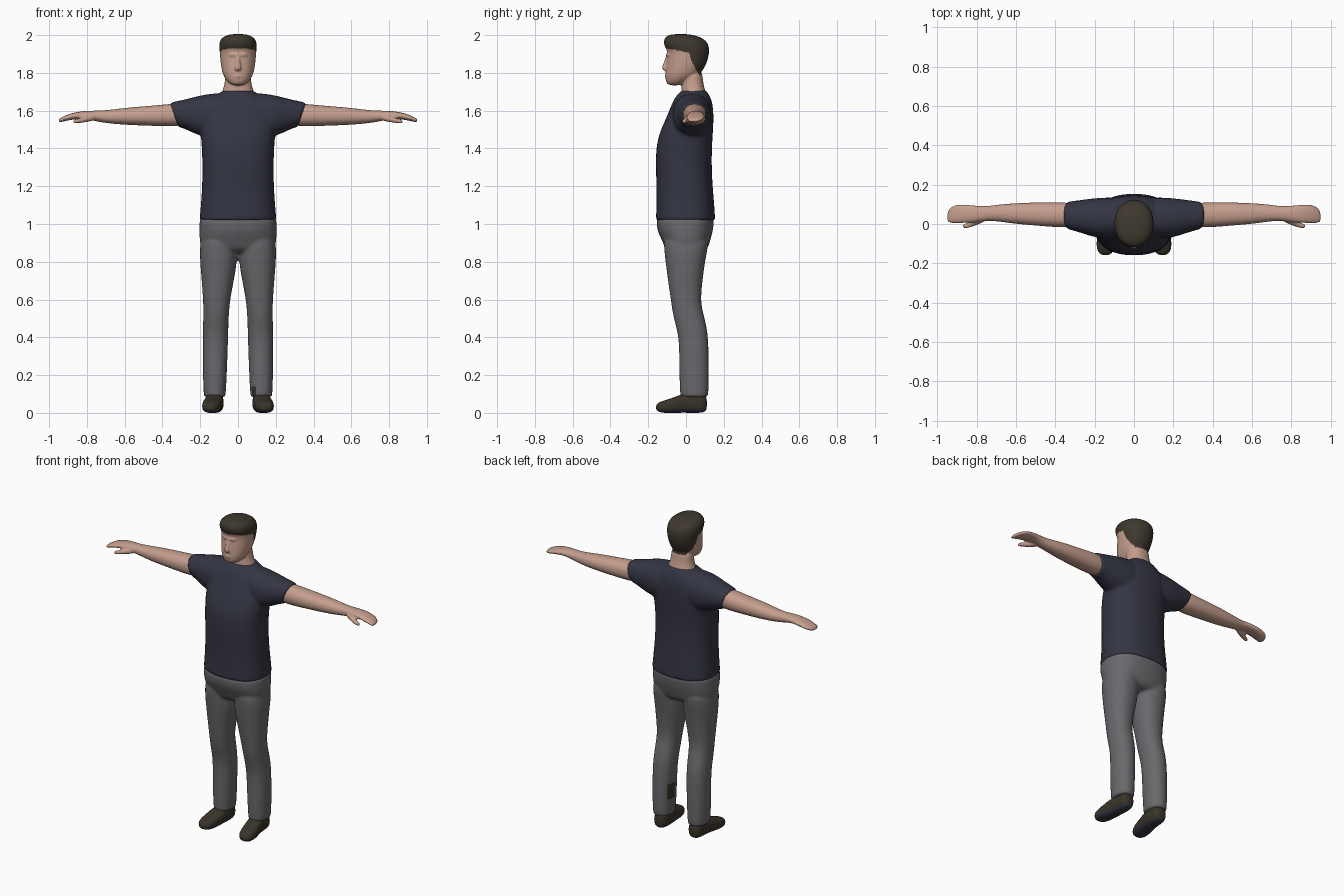
import bpy, bmesh, math
from mathutils import Vector

def mat(name, rgb):
    m = bpy.data.materials.new(name)
    m.diffuse_color = (*rgb, 1)
    return m

SKIN = mat("skin", (0.56, 0.345, 0.27))
NAVY = mat("navy cloth", (0.034, 0.036, 0.056))
GREY = mat("grey cloth", (0.145, 0.138, 0.15))
HAIR = mat("dark brown hair", (0.048, 0.039, 0.027))
SHOE = mat("brown leather", (0.042, 0.034, 0.022))

def loft(bm, axis, rings, sign=1, power=2.2, n=24):
    """Skin superellipse rings: (position, a0, a1, b0, b1[, shear])."""
    loops = []
    for r in rings:
        p, a0, a1, b0, b1 = r[:5]
        shear = r[5] if len(r) > 5 else 0
        loop = []
        for i in range(n):
            t = 2 * math.pi * i / n
            c, s = math.cos(t), math.sin(t)
            u = math.copysign(abs(c) ** (2 / power), c)
            v = math.copysign(abs(s) ** (2 / power), s)
            a = (a0 + a1) / 2 + u * (a1 - a0) / 2
            b = (b0 + b1) / 2 + v * (b1 - b0) / 2
            q = p + shear * v * (b1 - b0) / 2
            co = {"x": (q, a, b), "y": (a, q, b), "z": (a, b, q)}[axis]
            loop.append(bm.verts.new((co[0] * sign, co[1], co[2])))
        loops.append(loop)
    for l0, l1 in zip(loops, loops[1:]):
        for i in range(n):
            j = (i + 1) % n
            bm.faces.new((l0[i], l0[j], l1[j], l1[i]))
    bm.faces.new(loops[0])
    bm.faces.new(loops[-1])

def finish(bm, name, mats, voxel=0.009, smooth=3, rule=None):
    """Fuse overlapping lofts into one smooth surface and colour faces by rule."""
    bmesh.ops.recalc_face_normals(bm, faces=bm.faces)
    me = bpy.data.meshes.new(name)
    bm.to_mesh(me)
    bm.free()
    ob = bpy.data.objects.new(name, me)
    bpy.context.collection.objects.link(ob)
    ob.modifiers.new("round", "SUBSURF").levels = 2
    rm = ob.modifiers.new("fuse", "REMESH")
    rm.mode, rm.voxel_size = "VOXEL", voxel
    sm = ob.modifiers.new("relax", "SMOOTH")
    sm.factor, sm.iterations = 0.5, smooth
    deps = bpy.context.evaluated_depsgraph_get()
    baked = bpy.data.meshes.new_from_object(ob.evaluated_get(deps))
    ob.modifiers.clear()
    ob.data = baked
    baked.name = name
    baked.materials.clear()
    for m in mats:
        baked.materials.append(m)
    for p in baked.polygons:
        p.use_smooth = True
        p.material_index = rule(p.center, p.normal) if rule else 0
    return ob

def curve(pts, x):
    for (x0, y0), (x1, y1) in zip(pts, pts[1:]):
        if x < x1:
            return y0 + (y1 - y0) * max(0, (x - x0) / (x1 - x0))
    return pts[-1][1]

# Shirt: torso plus two sleeves
bm = bmesh.new()
torso = [(1.015, .205, -.16, .156), (1.02, .205, -.16, .156), (1.1, .198, -.158, .151),
         (1.2, .191, -.157, .142), (1.3, .19, -.161, .137), (1.4, .192, -.16, .138),
         (1.48, .2, -.143, .143), (1.55, .2, -.11, .147), (1.62, .175, -.082, .145),
         (1.67, .13, -.06, .132), (1.70, .088, -.032, .112), (1.712, .075, -.015, .104)]
loft(bm, "z", [(z, -w, w, f, b) for z, w, f, b in torso], power=2.4)
for s in (1, -1):
    loft(bm, "x", [(.04, -.06, .13, 1.45, 1.695), (.12, -.075, .137, 1.45, 1.694),
                   (.2, -.07, .132, 1.465, 1.682), (.26, -.048, .124, 1.492, 1.664),
                   (.31, -.034, .117, 1.507, 1.65, .3), (.335, -.026, .114, 1.512, 1.642, .35),
                   (.34, -.026, .114, 1.512, 1.642, .35)], s)
finish(bm, "shirt", [NAVY], smooth=4)

# Trousers: pelvis plus two legs, with a small brown patch inside one leg
bm = bmesh.new()
pelvis = [(.84, .185, -.1, .105), (.9, .204, -.121, .126), (.95, .206, -.147, .14),
          (.99, .206, -.157, .147), (1.025, .204, -.156, .15), (1.03, .203, -.155, .149)]
loft(bm, "z", [(z, -w, w, f, b) for z, w, f, b in pelvis], power=2.4)
for s in (1, -1):
    loft(bm, "z", [(.083, .066, .18, -.03, .115), (.088, .066, .181, -.03, .117),
                   (.14, .062, .184, -.034, .121), (.25, .057, .187, -.036, .121),
                   (.4, .052, .186, -.037, .119), (.48, .05, .185, -.06, .105),
                   (.54, .047, .184, -.073, .088), (.6, .041, .185, -.081, .078),
                   (.7, .022, .193, -.096, .088), (.8, .004, .201, -.109, .101),
                   (.88, .002, .204, -.118, .118), (.95, .01, .19, -.12, .12)], s)

def patch(c, n):
    back = .19 < c.z < .29 and .03 < c.y < .09
    front = c.z < .14 and -.04 < c.y < .0
    return 1 if c.x > 0 and n.x < -.5 and (back or front) else 0
finish(bm, "trousers", [GREY, SHOE], rule=patch)

# Head with nose and neck; hair is the raised cap above the hairline
bm = bmesh.new()
head = [(1.733, .03, -.092, -.03), (1.75, .055, -.106, .01), (1.78, .076, -.111, .06),
        (1.81, .086, -.109, .088), (1.85, .092, -.105, .11), (1.89, .096, -.1, .121),
        (1.92, .098, -.101, .124), (1.937, .1, -.113, .122), (1.96, .1, -.119, .115),
        (1.982, .09, -.116, .092), (1.997, .068, -.1, .055), (2.006, .035, -.07, .01)]
loft(bm, "z", [(z, -w, w, f, b) for z, w, f, b in head], power=2.15)
loft(bm, "z", [(1.65, -.1, .1, -.02, .115), (1.69, -.09, .09, -.026, .108),
               (1.72, -.076, .076, -.024, .097), (1.76, -.069, .069, -.02, .09),
               (1.82, -.068, .068, -.02, .085)])
# nose, brow and mouth
loft(bm, "z", [(1.81, -.014, .014, -.116, -.09), (1.82, -.019, .019, -.128, -.09),
               (1.835, -.016, .016, -.127, -.09), (1.865, -.01, .01, -.115, -.09),
               (1.89, -.009, .009, -.106, -.09)], n=12)
loft(bm, "x", [(-.05, -.095, -.075, 1.885, 1.905), (-.025, -.107, -.08, 1.885, 1.905),
               (.025, -.107, -.08, 1.885, 1.905), (.05, -.095, -.075, 1.885, 1.905)], n=12)
loft(bm, "x", [(-.03, -.106, -.08, 1.776, 1.79), (0, -.119, -.08, 1.772, 1.794),
               (.03, -.106, -.08, 1.776, 1.79)], n=12)
HAIRLINE = [(-.1, 1.93), (.015, 1.908), (.035, 1.85), (.07, 1.79), (.2, 1.79)]
finish(bm, "head", [SKIN, HAIR], voxel=0.006, smooth=2,
       rule=lambda c, n: 1 if c.z > curve(HAIRLINE, c.y) else 0)

# Arms with flat hands and thumbs
for s, side in ((1, "left"), (-1, "right")):
    bm = bmesh.new()
    loft(bm, "x", [(.27, -.01, .1, 1.525, 1.635), (.34, -.019, .11, 1.516, 1.638),
                   (.42, -.015, .11, 1.518, 1.63), (.5, -.008, .11, 1.521, 1.623),
                   (.6, .0, .106, 1.525, 1.615), (.68, .012, .1, 1.532, 1.604),
                   (.74, .017, .091, 1.541, 1.6), (.78, .012, .091, 1.55, 1.6),
                   (.82, .008, .095, 1.557, 1.598), (.87, .005, .1, 1.554, 1.59),
                   (.91, .004, .097, 1.546, 1.577), (.935, .006, .084, 1.54, 1.564),
                   (.95, .008, .06, 1.537, 1.556)], s)
    loft(bm, "x", [(.75, .015, .05, 1.55, 1.585), (.79, -.002, .035, 1.541, 1.576),
                   (.83, -.018, .014, 1.535, 1.562), (.86, -.023, .002, 1.532, 1.555),
                   (.872, -.02, -.004, 1.533, 1.55)], s, n=12)
    finish(bm, side + "_arm", [SKIN], voxel=0.006, smooth=2)

# Shoes with dark soles
for s, side in ((1, "left"), (-1, "right")):
    bm = bmesh.new()
    loft(bm, "y", [(.112, .095, .15, .012, .085), (.09, .08, .165, .0, .104),
                   (.04, .074, .17, -.001, .11), (-.02, .078, .178, .001, .102),
                   (-.06, .082, .188, -.001, .083), (-.11, .09, .192, -.001, .068),
                   (-.14, .105, .185, .003, .058), (-.16, .125, .165, .014, .044)],
         s, power=2.6)
    finish(bm, side + "_shoe", [SHOE, NAVY], voxel=0.006, smooth=2,
           rule=lambda c, n: 1 if n.z < -.5 else 0)
